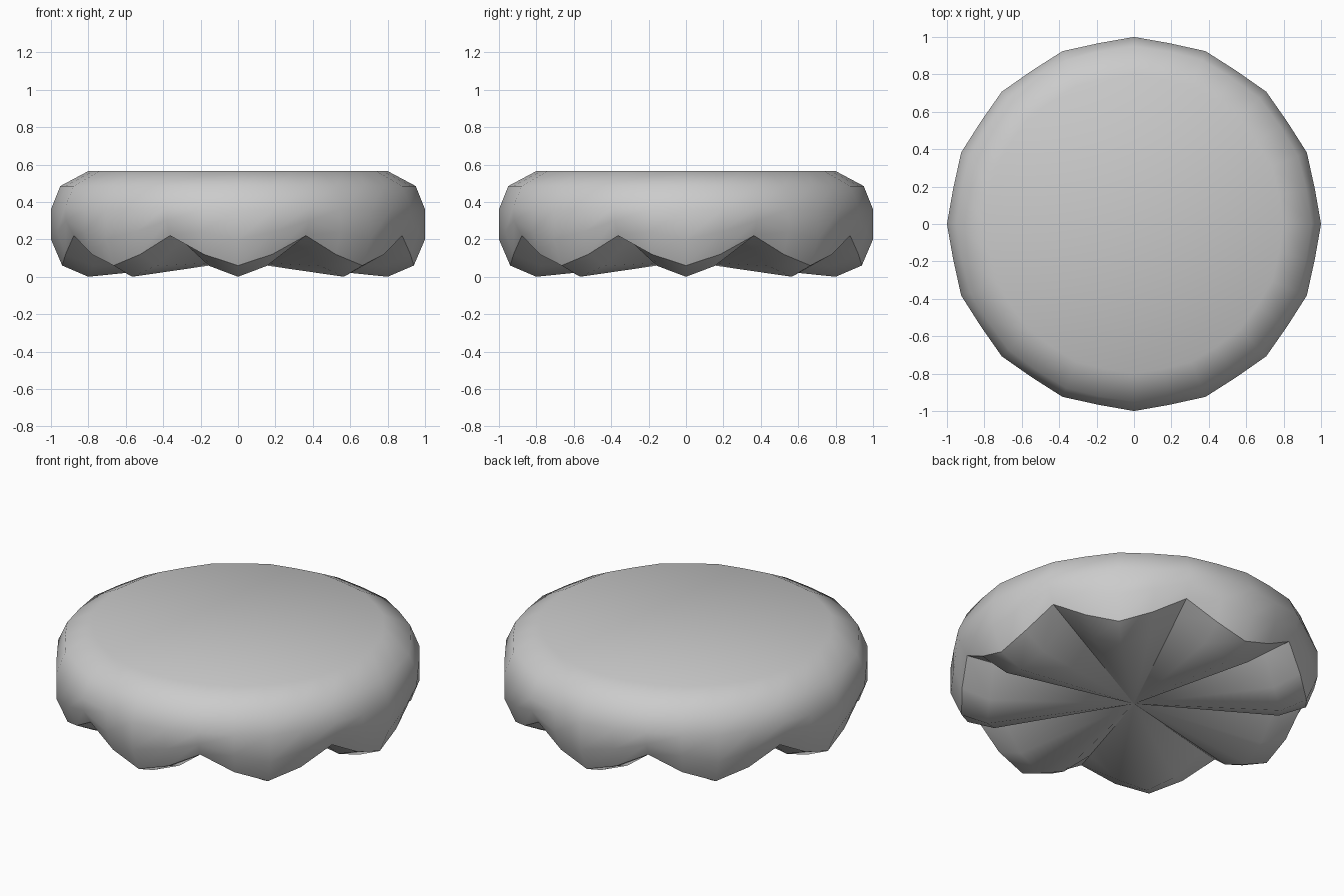
import bpy, bmesh
from math import sin, cos, pi, radians

if "Cube" in bpy.data.objects:
    bpy.data.objects.remove(bpy.data.objects["Cube"])

SEG = 32          # four segments per lobe, eight lobes
# radius and height of each ring at the lobe middle, flank and valley
RINGS = [
    ((0.80, 0.00), (0.79, 0.058), (0.80, 0.198)),    # underside tip
    ((0.94, 0.06), (0.94, 0.12), (0.95, 0.22)),      # scalloped lower edge
    ((1.00, 0.20), (0.985, 0.24), (0.995, 0.30)),    # side
    ((1.00, 0.36), (0.985, 0.36), (1.00, 0.375)),
    ((0.95, 0.485), (0.94, 0.485), (0.95, 0.485)),   # rounded shoulder
    ((0.80, 0.565), (0.79, 0.565), (0.80, 0.565)),   # flat top rim
]
PHASE = (0, 1, 2, 1)

bm = bmesh.new()
rings = []
for ring in RINGS:
    verts = []
    for i in range(SEG):
        r, z = ring[PHASE[i % 4]]
        a = 2 * pi * i / SEG
        verts.append(bm.verts.new((r * cos(a), r * sin(a), z)))
    rings.append(verts)

# side walls
for low, high in zip(rings, rings[1:]):
    for i in range(SEG):
        j = (i + 1) % SEG
        bm.faces.new((low[i], low[j], high[j], high[i]))

# underside fan and flat top
hub = bm.verts.new((0, 0, 0.082))
for i in range(SEG):
    bm.faces.new((hub, rings[0][(i + 1) % SEG], rings[0][i]))
bm.faces.new(rings[-1])

# smooth shading with a crisp scalloped edge and valley creases
bmesh.ops.recalc_face_normals(bm, faces=bm.faces)
for f in bm.faces:
    f.smooth = True
for i in range(SEG):
    bm.edges.get((rings[1][i], rings[1][(i + 1) % SEG])).smooth = False
    if i % 4 == 2:
        bm.edges.get((hub, rings[0][i])).smooth = False
        bm.edges.get((rings[0][i], rings[1][i])).smooth = False

mesh = bpy.data.meshes.new("scalloped_cap")
bm.to_mesh(mesh)
bm.free()
cap = bpy.data.objects.new("scalloped_cap", mesh)
bpy.context.collection.objects.link(cap)
